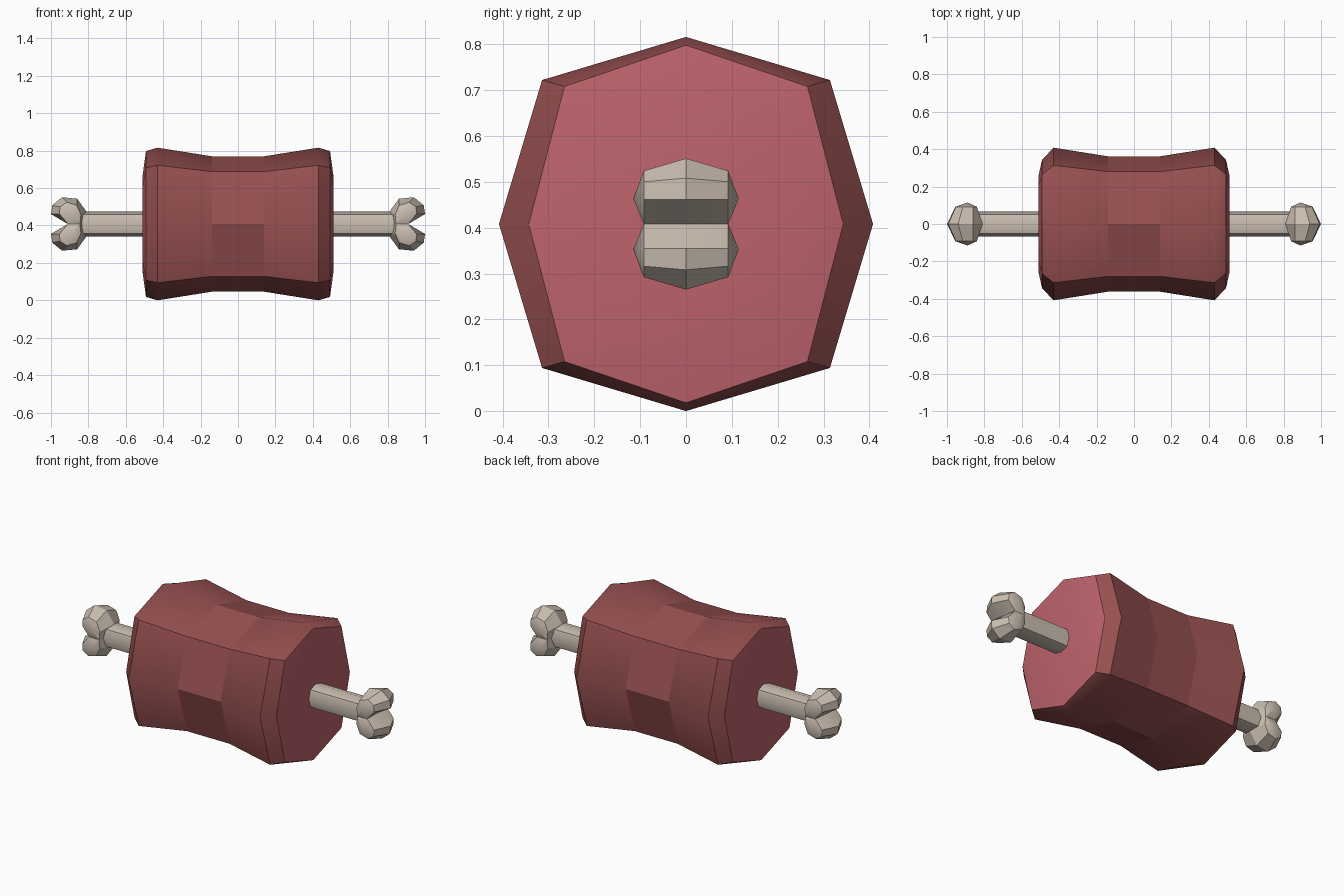
import bpy, bmesh
from math import radians

if "Cube" in bpy.data.objects:
    bpy.data.objects.remove(bpy.data.objects["Cube"])

CZ = 0.408  # height of the long axis


def material(name, rgb):
    m = bpy.data.materials.new(name)
    m.diffuse_color = (*rgb, 1)
    m.use_nodes = True
    m.node_tree.nodes["Principled BSDF"].inputs["Base Color"].default_value = m.diffuse_color
    return m


MEAT = material("meat_brown", (0.31, 0.08, 0.08))
PINK = material("meat_pink", (0.52, 0.125, 0.15))
BONE = material("bone_cream", (0.60, 0.52, 0.44))


def ring(bm, x, ry, rz, d_y, d_z):
    """Squarish octagon around the x axis."""
    pts = [(ry, 0), (d_y, d_z), (0, rz), (-d_y, d_z),
           (-ry, 0), (-d_y, -d_z), (0, -rz), (d_y, -d_z)]
    return [bm.verts.new((x, y, z + CZ)) for y, z in pts]


def bridge(bm, a, b):
    n = len(a)
    return [bm.faces.new((a[i], a[(i + 1) % n], b[(i + 1) % n], b[i])) for i in range(n)]


def finish(bm, name, mats, angle):
    bmesh.ops.recalc_face_normals(bm, faces=bm.faces)
    me = bpy.data.meshes.new(name)
    bm.to_mesh(me)
    bm.free()
    ob = bpy.data.objects.new(name, me)
    bpy.context.collection.objects.link(ob)
    for m in mats:
        me.materials.append(m)
    bpy.ops.object.select_all(action='DESELECT')
    ob.select_set(True)
    bpy.context.view_layer.objects.active = ob
    bpy.ops.object.shade_smooth_by_angle(angle=radians(angle))
    return ob


# Meat: waisted octagonal barrel with pink cut ends
half = [(0.14, 0.362, 0.362, 0.28, 0.28), (0.43, 0.408, 0.408, 0.314, 0.314),
        (0.492, 0.343, 0.39, 0.265, 0.30), (0.51, 0.26, 0.26, 0.20, 0.20)]
profile = [(-p[0], *p[1:]) for p in reversed(half)] + half
bm = bmesh.new()
rings = [ring(bm, *p) for p in profile]
waist = []
for i in range(len(rings) - 1):
    faces = bridge(bm, rings[i], rings[i + 1])
    if i in (0, 6):
        for f in faces:
            f.material_index = 1
for r in (rings[0], rings[-1]):
    bm.faces.new(r).material_index = 1
meat = finish(bm, "meat", [MEAT, PINK], 35)
for p in meat.data.polygons:  # the waist band is faceted
    if abs(p.center.x) < 0.05:
        p.use_smooth = False

# Bone shaft
bm = bmesh.new()
a, b = (ring(bm, x, 0.066, 0.066, 0.051, 0.051) for x in (-0.84, 0.84))
bridge(bm, a, b)
bm.faces.new(a)
bm.faces.new(b)
finish(bm, "bone_shaft", [BONE], 35)

# Bone knuckles: lobe outline lofted across y to a pole on either side
mid = [(0.81, 0), (0.81, 0.066), (0.86, 0.135), (0.94, 0.143),
       (0.993, 0.10), (1.0, 0.053), (0.91, 0)]
side = [(0.845, 0), (0.84, 0.05), (0.862, 0.10), (0.915, 0.116),
        (0.952, 0.092), (0.955, 0.053), (0.91, 0)]
for sx, end in ((-1, "left"), (1, "right")):
    for sz, level in ((-1, "lower"), (1, "upper")):
        bm = bmesh.new()
        secs = [[bm.verts.new((sx * x, y, CZ + sz * z)) for x, z in pts]
                for y, pts in ((-0.092, side), (0, mid), (0.092, side))]
        bridge(bm, secs[0], secs[1])
        bridge(bm, secs[1], secs[2])
        for s, y in ((secs[0], -0.115), (secs[2], 0.115)):
            pole = bm.verts.new((sx * 0.89, y, CZ + sz * 0.055))
            for i in range(7):
                bm.faces.new((s[i], s[(i + 1) % 7], pole))
        finish(bm, f"bone_knuckle_{level}_{end}", [BONE], 30)
